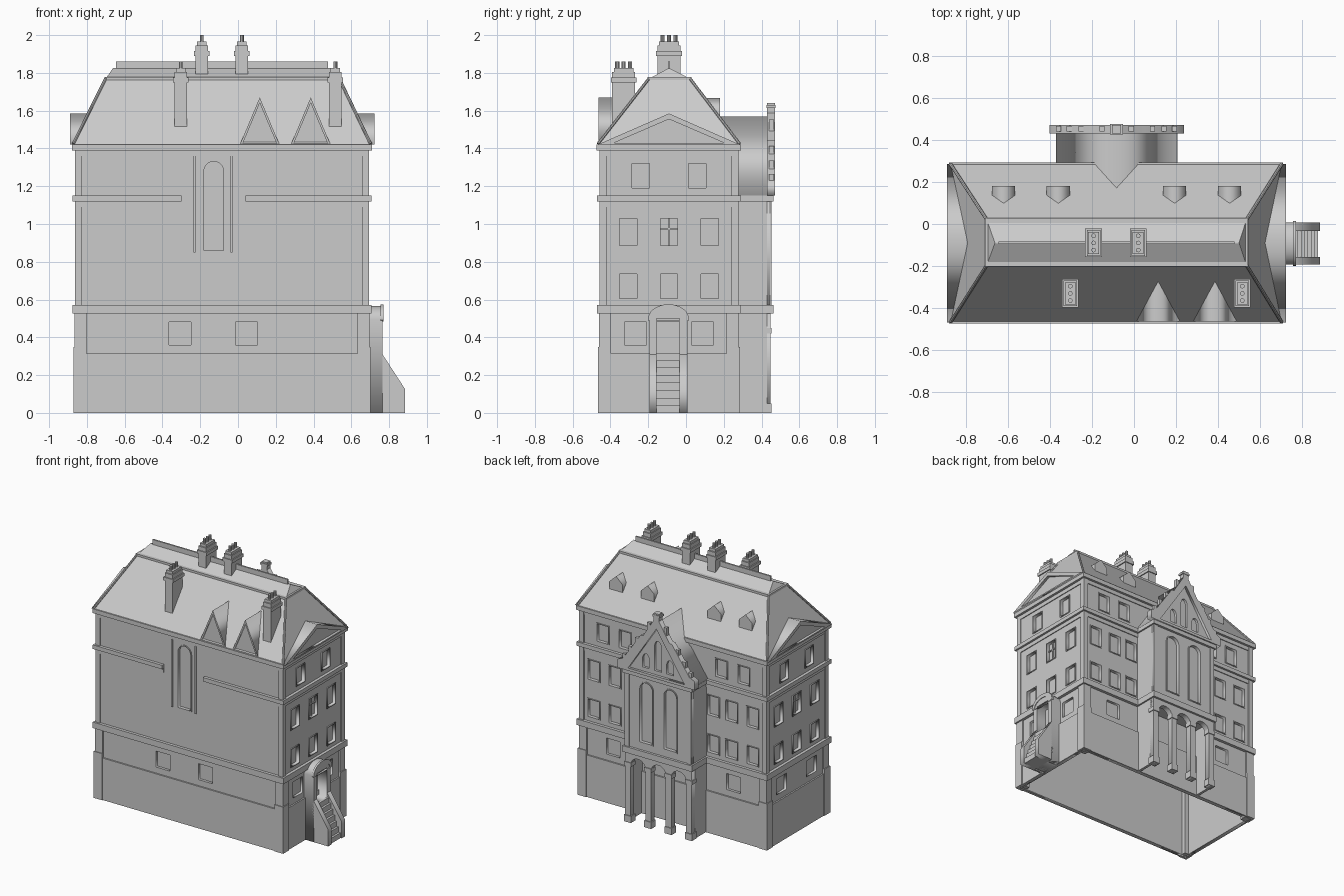
import bpy, bmesh
from math import pi, cos, sin
from mathutils import Vector, Matrix

if "Cube" in bpy.data.objects:
    bpy.data.objects.remove(bpy.data.objects["Cube"])

def finish(name, bm):
    bmesh.ops.remove_doubles(bm, verts=bm.verts, dist=1e-5)
    bmesh.ops.recalc_face_normals(bm, faces=bm.faces)
    me = bpy.data.meshes.new(name)
    bm.to_mesh(me)
    bm.free()
    ob = bpy.data.objects.new(name, me)
    bpy.context.collection.objects.link(ob)
    return ob

def boxes(name, items):
    """Several boxes (x0, x1, y0, y1, z0, z1) in one object."""
    bm = bmesh.new()
    for x0, x1, y0, y1, z0, z1 in items:
        m = Matrix.Translation(((x0+x1)/2, (y0+y1)/2, (z0+z1)/2)) @ Matrix.Diagonal((x1-x0, y1-y0, z1-z0, 1))
        bmesh.ops.create_cube(bm, size=1, matrix=m)
    return finish(name, bm)

def rods(name, items, sides=8):
    """Cylinders (start, end, radius) in one object."""
    bm = bmesh.new()
    for a, b, r in items:
        a, b = Vector(a), Vector(b)
        m = Matrix.Translation((a+b)/2) @ (b-a).to_track_quat('Z', 'Y').to_matrix().to_4x4()
        bmesh.ops.create_cone(bm, cap_ends=True, segments=sides, radius1=r, radius2=r,
                              depth=(b-a).length, matrix=m)
    return finish(name, bm)

def loft(name, sections, cap=False):
    """Rectangular sections (x0, x1, y0, y1, z) joined into a shell."""
    bm = bmesh.new()
    rings = [[bm.verts.new(p) for p in ((x0, y0, z), (x1, y0, z), (x1, y1, z), (x0, y1, z))]
             for x0, x1, y0, y1, z in sections]
    for a, b in zip(rings, rings[1:]):
        for i in range(4):
            j = (i+1) % 4
            bm.faces.new((a[i], a[j], b[j], b[i]))
    if cap:
        bm.faces.new(rings[-1])
    return finish(name, bm)

def slab(name, outlines, axis, d0, d1):
    """Filled outlines (inner ones are holes) extruded along axis from d0 to d1."""
    cu = bpy.data.curves.new(name, 'CURVE')
    cu.dimensions, cu.fill_mode, cu.extrude = '2D', 'BOTH', abs(d1-d0)/2
    for pts in outlines:
        sp = cu.splines.new('POLY')
        sp.points.add(len(pts)-1)
        for p, (u, v) in zip(sp.points, pts):
            p.co = (u, v, 0, 1)
        sp.use_cyclic_u = True
    tmp = bpy.data.objects.new(name + "_curve", cu)
    bpy.context.collection.objects.link(tmp)
    dg = bpy.context.evaluated_depsgraph_get()
    me = bpy.data.meshes.new_from_object(tmp.evaluated_get(dg))
    bm = bmesh.new()
    bm.from_mesh(me)
    bpy.data.objects.remove(tmp)
    bpy.data.curves.remove(cu)
    bpy.data.meshes.remove(me)
    for v in bm.verts:
        a, b, w = v.co.x, v.co.y, v.co.z + (d0+d1)/2
        v.co = (a, w, b) if axis == 'y' else (w, a, b)
    return finish(name, bm)

def rect(u0, u1, v0, v1):
    return [(u0, v0), (u0, v1), (u1, v1), (u1, v0)]

def arch(u0, u1, v0, spring, rise=None, n=12):
    r, c = (u1-u0)/2, (u0+u1)/2
    rise = rise or r
    return [(u0, v0)] + [(c - r*cos(pi*i/n), spring + rise*sin(pi*i/n)) for i in range(n+1)] + [(u1, v0)]

def win(c, z0, z1, w=0.092):
    return rect(c-w/2, c+w/2, z0, z1)

def grow(r, d):
    return rect(r[0][0]-d, r[2][0]+d, r[0][1]-d, r[1][1]+d)

X0, X1, Y0, Y1 = -0.855, 0.685, -0.45, 0.268
XC, YC = -0.083, -0.09
UP, MID, LOW, GROUND = (1.19, 1.32), (0.885, 1.03), (0.605, 0.735), (0.36, 0.48)

# Inner shell, open below
t = 0.02
loft("inner_shell", [(X0+t, X1-t, Y0+t, Y1-t, 0), (X0+t, X1-t, Y0+t, Y1-t, 1.42)])

# Walls with recessed windows
tall = arch(-0.18, -0.077, 0.86, 1.28)
slab("front_wall", [rect(X0, X1, 0, 1.42), win(-0.308, *GROUND, 0.116), win(0.045, *GROUND, 0.116), tall],
     'y', Y0, Y0+t)
end_up = [win(YC + s*0.15, *UP) for s in (-1, 1)]
end_up += [win(YC + o, *row) for row in (MID, LOW) for o in (-0.215, 0, 0.215)]
end_low = [win(YC + s*0.178, *GROUND, 0.116) for s in (-1, 1)]
for side, a, b, out in (("right", X1-t, X1, 0.006), ("left", X0, X0+t, -0.006)):
    slab(side + "_wall", [rect(Y0, Y1, 0, 1.42)] + end_up + end_low, 'x', a, b)
    face = X1 if out > 0 else X0
    slab(side + "_window_frames", [q for r in end_up for q in (grow(r, 0.006), r)], 'x',
         min(face, face+out), max(face, face+out))
    pane = face - 0.014 if out > 0 else face + 0.014
    boxes(side + "_window_mullions", [(pane-.004, pane+.004, YC-.004, YC+.004, 0.885, 1.03),
                                      (pane-.004, pane+.004, YC-.046, YC+.046, 0.97, 0.978)])
back_up = [win(XC + s*o, *UP) for s in (-1, 1) for o in (0.40, 0.585)]
back_up += [win(XC + s*o, *row) for row in (MID, LOW) for s in (-1, 1) for o in (0.335, 0.485, 0.66)]
back_low = [win(XC + s*0.5, *GROUND, 0.116) for s in (-1, 1)]
slab("back_wall", [rect(X0, X1, 0, 1.42)] + back_up + back_low, 'y', Y1-t, Y1)
slab("back_window_frames", [q for r in back_up for q in (grow(r, 0.006), r)], 'y', Y1, Y1+0.006)

# Corner pilasters and heavier corner piers
def corners(name, o, w, z0, z1):
    boxes(name, [(x, x+w, y, y+w, z0, z1) for x in (X0-o, X1+o-w) for y in (Y0-o, Y1+o-w)])
corners("corner_pilasters", 0.009, 0.037, 0.57, 1.39)
corners("corner_piers", 0.017, 0.07, 0, 0.35)
corners("pier_tops", 0.011, 0.064, 0.35, 0.53)

# Plinth, string courses and cornice
def band(name, o, z0, z1):
    r = (X0-o, X1+o, Y0-o, Y1+o)
    i = (X0+.01, X1-.01, Y0+.01, Y1-.01)
    loft(name, [(*i, z0), (*r, z0), (*r, z1), (*i, z1)])
band("plinth", 0.011, 0, 0.315)
band("lower_string_course", 0.022, 0.525, 0.57)
band("frieze", 0.006, 1.36, 1.39)
band("cornice", 0.024, 1.39, 1.422)
for name, o, z0, z1 in (("upper_string_course", 0.022, 1.12, 1.15), ("upper_string_fascia", 0.006, 1.09, 1.12)):
    boxes(name, [(X0-o, -0.30, Y0-o, Y0+.01, z0, z1), (0.04, X1+o, Y0-o, Y0+.01, z0, z1),
                 (X0-o, X0+.01, Y0-o, Y1+o, z0, z1), (X1-.01, X1+o, Y0-o, Y1+o, z0, z1),
                 (X0-o, X1+o, Y1-.01, Y1+o, z0, z1)])
boxes("front_bay_strips", [(x-.005, x+.005, Y0-.008, Y0+.005, 0.85, 1.36) for x in (-0.23, -0.035)])
slab("tall_window_frame", [arch(-0.188, -0.069, 0.852, 1.28), tall], 'y', Y0-0.006, Y0)

# Main roof: steep hip, flatter cap, rolls and crest
E, K, R = (-0.872, 0.702, -0.466, 0.284), (-0.70, 0.535, -0.195, 0.02), (-0.662, 0.50, YC-.002, YC+.002)
loft("main_roof", [(*E, 1.42), (*K, 1.77), (*R, 1.825)], cap=True)
loft("roof_kerb", [(K[0]-.008, K[1]+.008, K[2]-.008, K[3]+.008, z) for z in (1.762, 1.778)], cap=True)
rods("hip_rolls", [((E[i], E[j], 1.425), (K[i], K[j], 1.772), 0.008) for i in (0, 1) for j in (2, 3)])
boxes("ridge_crest", [(-0.645, 0.477, YC-.006, YC+.006, 1.80, 1.86)])

# End pediments
tri = [(-0.468, 1.42), (YC, 1.585), (0.286, 1.42)]
inner = [(-0.38, 1.43), (YC, 1.555), (0.20, 1.43)]
for side, a, b, c in (("right", 0.58, 0.702, 0.722), ("left", -0.76, -0.872, -0.89)):
    slab(side + "_pediment", [tri], 'x', a, b)
    slab(side + "_raking_cornice", [tri, inner], 'x', b, c)

# Steep front gables
for i, x in enumerate((0.115, 0.385)):
    g = [(x-0.105, 1.42), (x, 1.67), (x+0.105, 1.42)]
    slab(f"front_gable_{i+1}", [g], 'y', -0.456, -0.275)
    slab(f"front_gable_trim_{i+1}", [g, [(x-0.09, 1.425), (x, 1.64), (x+0.09, 1.425)]], 'y', -0.464, -0.456)

# Small back dormers
for i, x in enumerate((-0.62, -0.36, 0.193, 0.455)):
    slab(f"back_dormer_{i+1}", [[(x-.055, 1.53), (x-.055, 1.615), (x, 1.666), (x+.055, 1.615), (x+.055, 1.53)]],
         'y', 0.095, 0.18)

# Chimneys with stepped caps and three pots
def chimney(name, x, y, z0, top):
    parts = [(0.032, 0.061, z0, top-.02), (0.04, 0.068, top-.075, top-.05), (0.026, 0.052, top-.03, top)]
    boxes(name, [(x-a, x+a, y-b, y+b, p, q) for a, b, p, q in parts])
    rods(name + "_pots", [((x, y+d, top-.01), (x, y+d, top+.035), 0.011) for d in (-.034, 0, .034)], 10)
for i, (x, y, z0, top) in enumerate(((-0.303, -0.33, 1.48, 1.825), (0.515, -0.33, 1.48, 1.825),
                                     (-0.192, YC, 1.74, 1.965), (0.02, YC, 1.74, 1.965))):
    chimney(f"chimney_{i+1}", x, y, z0, top)

# Back wing: sides, arched windows, ceiling over the arcade
W0, W1 = XC-0.277, XC+0.277
boxes("wing_sides", [(W0, W0+.02, 0.25, 0.43, 0, 1.15), (W1-.02, W1, 0.25, 0.43, 0, 1.15)])
boxes("wing_core", [(W0+.01, W1-.01, 0.25, 0.425, 0.53, 1.15)])
lancets = [arch(XC+s*.1-.052, XC+s*.1+.052, 0.63, 1.03) for s in (-1, 1)]
slab("wing_face", [rect(W0, W1, 0.53, 1.15)] + lancets, 'y', 0.425, 0.445)
slab("wing_window_frames", [q for s, l in zip((-1, 1), lancets)
     for q in (arch(XC+s*.1-.06, XC+s*.1+.06, 0.622, 1.03), l)], 'y', 0.445, 0.451)
boxes("wing_pilasters", [(a, a+.035, 0.44, 0.452, 0.57, 1.12) for a in (W0, W1-.035)])
for z0, z1 in ((0.525, 0.57), (1.12, 1.15)):
    boxes("wing_string_course", [(W0-.012, W1+.012, 0.27, 0.463, z0, z1)])

# Arcade of three arches on four columns
pw, step = 0.046, (W1-W0-0.046)/3
line = [(W0, 0.54), (W0, 0)]
for i in range(3):
    line += arch(W0+pw+i*step, W0+(i+1)*step, 0, 0.43)
slab("arcade", [line + [(W1, 0), (W1, 0.54)]], 'y', 0.405, 0.447)
for name, o, z0, z1 in (("arcade_capitals", 0.006, 0.42, 0.45), ("arcade_bases", 0.006, 0, 0.05)):
    boxes(name, [(W0+i*step-o, W0+i*step+pw+o, 0.405-o, 0.447+o, z0, z1) for i in range(4)])

# Wing roof and decorated gable
slab("wing_roof", [[(W0-.01, 1.15), (XC, 1.57), (W1+.01, 1.15)]], 'y', 0.14, 0.435)
body = [(W0, 1.14), (XC, 1.57), (W1, 1.14)]
small = [arch(XC+o-.028, XC+o+.028, 1.2, top, 0.045) for o, top in ((-.1, 1.26), (0, 1.38), (.1, 1.26))]
slab("gable_face", [body] + small, 'y', 0.435, 0.452)
half = [(0.32, 1.15), (0.32, 1.215), (0.275, 1.235), (0.13, 1.445), (0.11, 1.445), (0.02, 1.59)]
outer = [(XC-u, v) for u, v in half] + [(XC+u, v) for u, v in reversed(half)]
slab("gable_coping", [outer, [(XC-0.235, 1.17), (XC, 1.525), (XC+0.235, 1.17)]], 'y', 0.43, 0.472)
boxes("gable_finial", [(XC-.022, XC+.022, 0.43, 0.472, 1.56, 1.64), (XC-.03, XC+.03, 0.425, 0.475, 1.615, 1.63)])
boxes("gable_crockets", [(XC+s*u-.012, XC+s*u+.012, 0.44, 0.465, 1.59-1.4*u, 1.65-1.4*u)
                         for s in (-1, 1) for u in (0.07, 0.17, 0.225, 0.275)])

# Arched porch on the right end
slab("porch", [arch(-0.193, 0.008, 0, 0.495, 0.072), rect(-0.156, -0.034, 0.28, 0.50)], 'x', 0.68, 0.765)
slab("porch_trim", [arch(-0.2, 0.015, 0.49, 0.5, 0.075), arch(-0.18, -0.005, 0.485, 0.488, 0.058)], 'x', 0.755, 0.77)

# Entrance steps between sloping side walls
ramp = [(0.70, 0), (0.70, 0.31), (0.765, 0.31), (0.885, 0.125), (0.885, 0)]
for i, (a, b) in enumerate(((-0.193, -0.156), (-0.034, 0.008))):
    slab(f"stair_side_wall_{i+1}", [ramp], 'y', a, b)
boxes("entrance_steps", [(0.70, 0.78+i*0.016, -0.16, -0.03, 0, 0.28-i*0.04) for i in range(7)])
